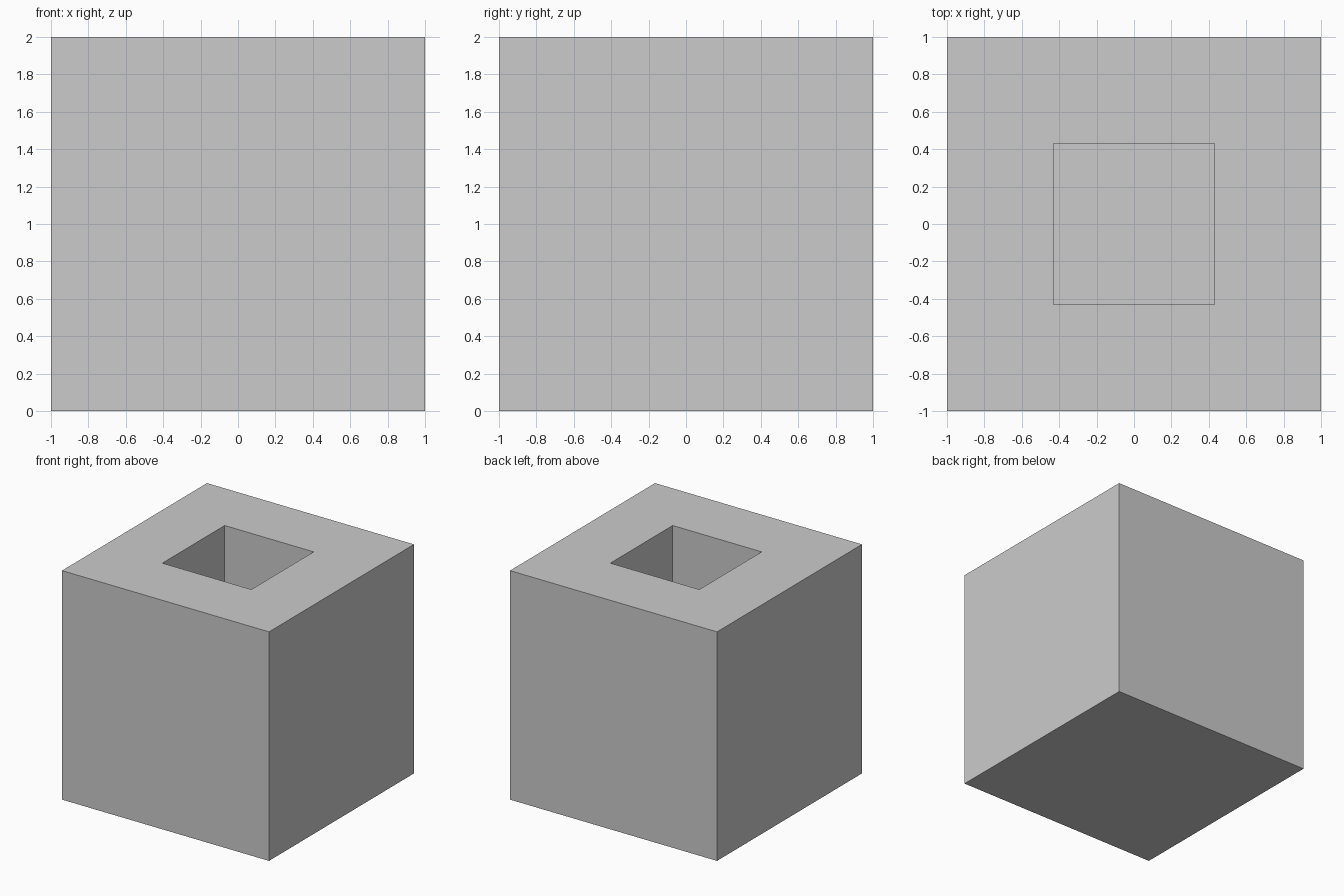
import bpy, bmesh

if "Cube" in bpy.data.objects:
    bpy.data.objects.remove(bpy.data.objects["Cube"])

SIZE = 2.0      # outer cube edge
WALL = 0.57     # wall and floor thickness around the square pocket

# Solid cube standing on the ground
bm = bmesh.new()
bmesh.ops.create_cube(bm, size=SIZE)
bmesh.ops.translate(bm, verts=bm.verts, vec=(0, 0, SIZE / 2))

# Square pocket: inset the top face, then push it down with straight walls
bm.faces.ensure_lookup_table()
top = max(bm.faces, key=lambda f: f.calc_center_median().z)
bmesh.ops.inset_region(bm, faces=[top], thickness=WALL, use_even_offset=True)
pushed = bmesh.ops.extrude_discrete_faces(bm, faces=[top])["faces"]
floor_verts = list({v for f in pushed for v in f.verts})
bmesh.ops.translate(bm, verts=floor_verts, vec=(0, 0, WALL - SIZE))
bmesh.ops.recalc_face_normals(bm, faces=bm.faces)

mesh = bpy.data.meshes.new("hollow_block")
bm.to_mesh(mesh)
bm.free()
block = bpy.data.objects.new("hollow_block", mesh)
bpy.context.collection.objects.link(block)
